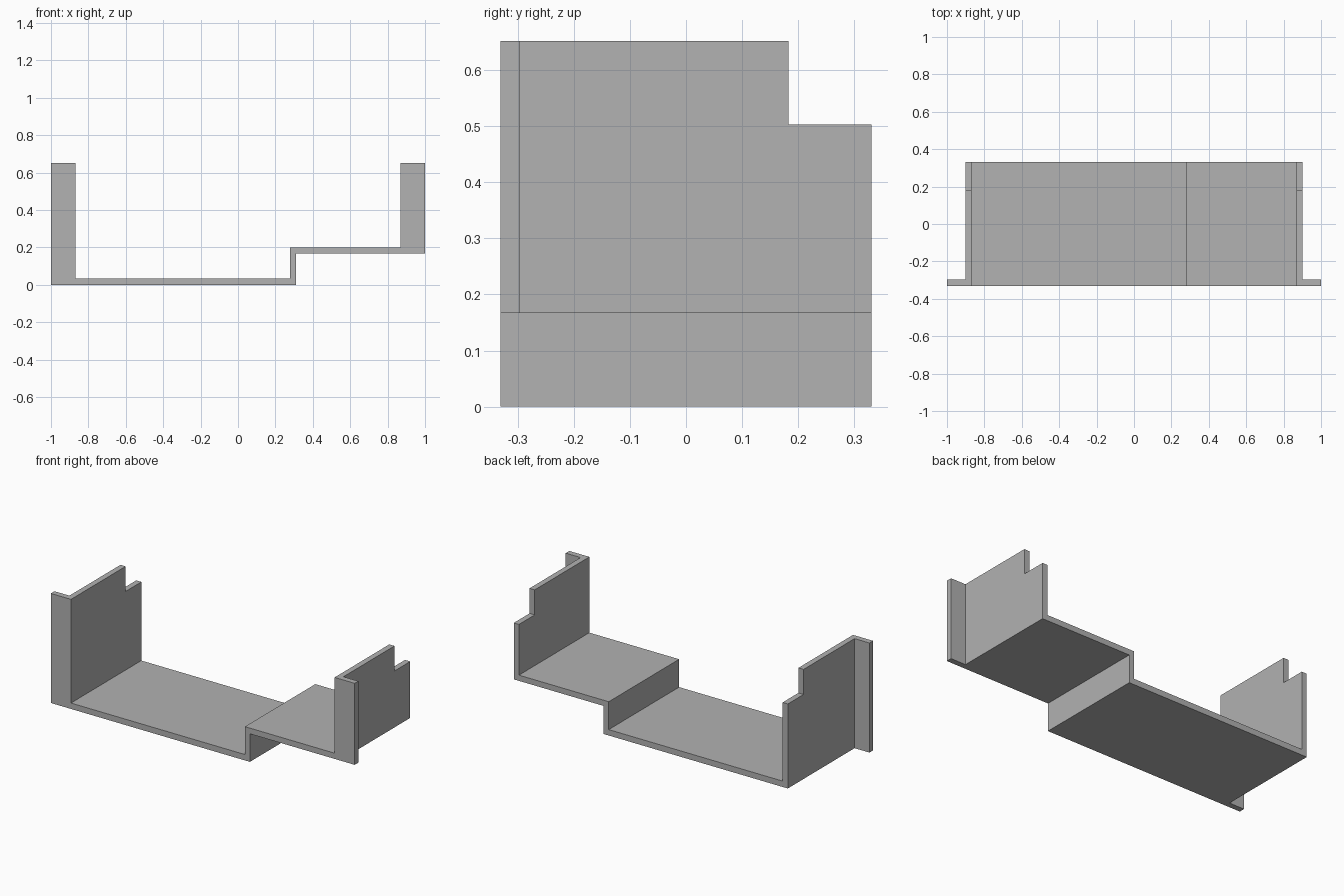
import bpy
import bmesh
from mathutils import Vector

cube = bpy.data.objects.get("Cube")
if cube:
    bpy.data.objects.remove(cube, do_unlink=True)

grey = bpy.data.materials.new("plain_grey")
grey.use_nodes = True
colour = (0.445, 0.445, 0.445, 1)
grey.diffuse_color = colour
grey.node_tree.nodes["Principled BSDF"].inputs["Base Color"].default_value = colour

FRONT, BACK, TOP = -0.331, 0.331, 0.652
FLANGE_BACK = -0.297
WALL_OUT, WALL_IN = 0.902, 0.868


def new_object(name, bm):
    bmesh.ops.recalc_face_normals(bm, faces=bm.faces)
    mesh = bpy.data.meshes.new(name)
    bm.to_mesh(mesh)
    bm.free()
    mesh.materials.append(grey)
    obj = bpy.data.objects.new(name, mesh)
    bpy.context.collection.objects.link(obj)
    return obj


def extrude_profile(name, points, y0, y1):
    bm = bmesh.new()
    face = bm.faces.new([bm.verts.new((x, y0, z)) for x, z in points])
    ext = bmesh.ops.extrude_face_region(bm, geom=[face])
    verts = [v for v in ext["geom"] if isinstance(v, bmesh.types.BMVert)]
    bmesh.ops.translate(bm, vec=Vector((0, y1 - y0, 0)), verts=verts)
    return new_object(name, bm)


def box(name, x, y, z):
    points = [(x[0], z[0]), (x[1], z[0]), (x[1], z[1]), (x[0], z[1])]
    return extrude_profile(name, points, *y)


def cylinder(name, x, z, radius):
    bm = bmesh.new()
    bmesh.ops.create_cone(bm, cap_ends=True, segments=32, radius1=radius,
                          radius2=radius, depth=0.2)
    for v in bm.verts:
        v.co = Vector((x + v.co.x, FRONT + v.co.z, z + v.co.y))
    return new_object(name, bm)


# Stepped tray with side walls and full-width flanges
bracket = extrude_profile("stepped_bracket", [
    (-1, 0), (0.31, 0), (0.31, 0.167), (1, 0.167), (1, TOP),
    (WALL_IN, TOP), (WALL_IN, 0.201), (0.277, 0.201), (0.277, 0.035),
    (-WALL_IN, 0.035), (-WALL_IN, TOP), (-1, TOP)], FRONT, BACK)

# Space behind each flange
cutters = [
    box("right_flange_relief", (-1.2, -WALL_OUT), (FLANGE_BACK, 0.5), (-0.2, 1)),
    box("left_flange_relief", (WALL_OUT, 1.2), (FLANGE_BACK, 0.5), (-0.2, 1)),
    # Notch in the upper back corner of both walls
    box("back_notch", (-1.3, 1.3), (0.183, 0.6), (0.503, 1.1)),
]

# Mounting holes
for x, z in [(-0.951, 0.55), (-0.951, 0.144), (0.949, 0.562), (0.949, 0.259)]:
    cutters.append(cylinder("hole_cutter", x, z, 0.019))

for cutter in cutters:
    mod = bracket.modifiers.new(cutter.name, "BOOLEAN")
    mod.operation = "DIFFERENCE"
    mod.solver = "EXACT"
    mod.object = cutter

# Apply the cuts, then remove the helpers
bpy.context.view_layer.update()
graph = bpy.context.evaluated_depsgraph_get()
result = bpy.data.meshes.new_from_object(bracket.evaluated_get(graph))
bracket.modifiers.clear()
bracket.data = result
result.name = "stepped_bracket"
for cutter in cutters:
    bpy.data.objects.remove(cutter, do_unlink=True)

# Smooth hole walls with sharp plate edges
bpy.ops.object.select_all(action="DESELECT")
bracket.select_set(True)
bpy.context.view_layer.objects.active = bracket
bpy.ops.object.shade_smooth_by_angle()
